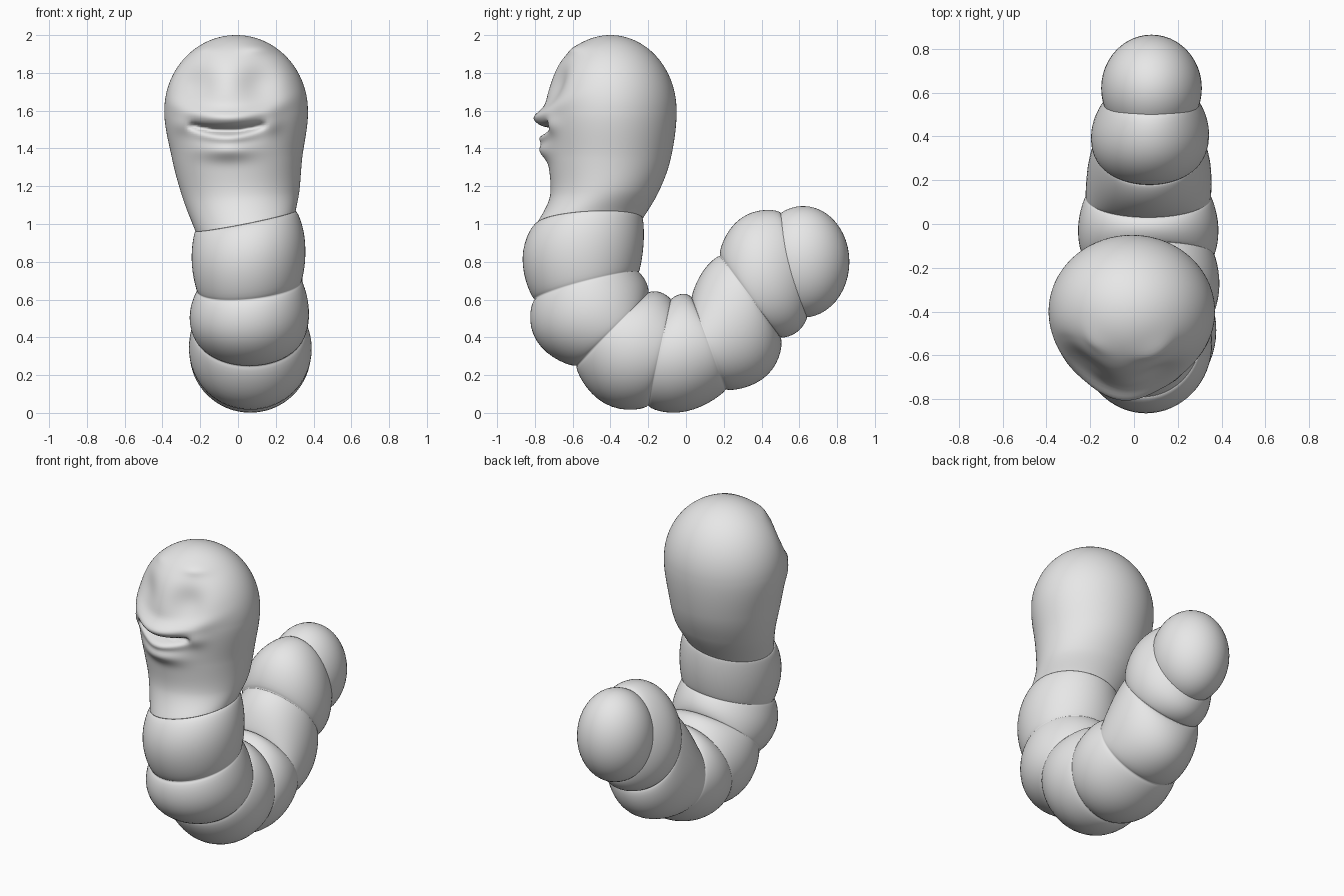
import bpy, bmesh, math
from mathutils import Vector

old = bpy.data.objects.get("Cube")
if old:
    bpy.data.objects.remove(old, do_unlink=True)

grey = bpy.data.materials.new("plain_grey")
grey.use_nodes = True
grey.diffuse_color = (0.8, 0.8, 0.8, 1)
grey.node_tree.nodes["Principled BSDF"].inputs["Base Color"].default_value = (0.8, 0.8, 0.8, 1)

# Cross-sections: belly-side y, z; back-side y, z; centre x; half width; roll
COLLAR = Vector((-.79, 1.0, -.23, 1.03, .04, .265, .2))
# Alternating creases and bulges from the collar to the tail
BODY = [COLLAR] + [Vector(s) for s in (
    (-.865, .82, -.225, .89, .055, .30, .16),
    (-.80, .60, -.25, .745, .06, .275, .1),
    (-.79, .38, -.21, .69, .06, .315, .04),
    (-.58, .25, -.2, .635, .06, .295, 0),
    (-.43, .05, -.14, .64, .065, .325, 0),
    (-.2, .04, -.08, .6, .065, .30, 0),
    (0, .008, -.02, .63, .065, .32, 0),
    (.21, .125, .03, .61, .065, .285, 0),
    (.43, .2, .09, .75, .07, .28, 0),
    (.5, .4, .18, .83, .07, .25, 0),
    (.59, .43, .29, 1.03, .075, .265, 0),
    (.64, .51, .5, 1.06, .08, .2, 0))]
NECK = [COLLAR, COLLAR] + [Vector(s) for s in (
    (-.72, 1.15, -.145, 1.17, .015, .31, .05),
    (-.73, 1.35, -.08, 1.35, -.005, .345, 0),
    (-.75, 1.6, -.05, 1.6, -.01, .38, 0),
    (-.72, 1.82, -.09, 1.82, -.01, .33, 0))]


def finish(name, bm):
    bmesh.ops.recalc_face_normals(bm, faces=bm.faces[:])
    for f in bm.faces:
        f.smooth = True
    mesh = bpy.data.meshes.new(name)
    bm.to_mesh(mesh)
    bm.free()
    mesh.materials.append(grey)
    obj = bpy.data.objects.new(name, mesh)
    bpy.context.collection.objects.link(obj)
    return obj


def loft(sections, sides):
    """Skin a run of elliptical cross-sections and close both ends."""
    bm = bmesh.new()
    rings = []
    for oy, oz, iy, iz, cx, rx, roll in sections:
        ring = []
        for k in range(sides):
            a = math.tau * k / sides
            c, s = math.cos(a), math.sin(a) * rx
            ring.append(bm.verts.new((cx + s,
                                      (oy + iy) / 2 + (oy - iy) / 2 * c,
                                      (oz + iz) / 2 + (oz - iz) / 2 * c + roll * s)))
        rings.append(ring)
    for r, q in zip(rings, rings[1:]):
        for k in range(sides):
            n = (k + 1) % sides
            bm.faces.new((r[k], r[n], q[n], q[k]))
    bm.faces.new(rings[0])
    bm.faces.new(rings[-1])
    return bm


def catmull(p, q, r, s, t):
    return (q * 2 + (r - p) * t + (p * 2 - q * 5 + r * 4 - s) * t ** 2
            + (q * 3 - p - r * 3 + s) * t ** 3) / 2


# Segmented body: each bulge swells between two creases
sections = []
STEPS = 16
for i in range(0, len(BODY) - 2, 2):
    a, m, b = BODY[i:i + 3]
    for k in range(STEPS):
        t = (1 - math.cos(math.pi * k / STEPS)) / 2
        sections.append(a.lerp(b, t) + (m - (a + b) / 2) * math.sin(math.pi * t) ** 0.7)
sections.append(BODY[-1])
finish("segmented_body", loft(sections, 64))

# Rounded tail end
bm = bmesh.new()
bmesh.ops.create_uvsphere(bm, u_segments=48, v_segments=24, radius=1)
bmesh.ops.scale(bm, vec=(.23, .245, .295), verts=bm.verts)
bmesh.ops.translate(bm, vec=(.08, .62, .8), verts=bm.verts)
finish("tail_end", bm)

# Head: tapering neck, then a dome
sections = []
for i in range(len(NECK) - 3):
    sections += [catmull(*NECK[i:i + 4], k / 24) for k in range(24)]
for k in range(36):
    a = math.pi / 2 * k / 36
    c, z = math.cos(a), 1.6 + 0.4 * math.sin(a)
    sections.append(Vector((-.4 - .35 * c, z, -.4 + .35 * c, z, -.01, .38 * c, 0)))
bm = loft(sections, 112)


def bump(x, z, cx, cz, wx, wz):
    return math.exp(-((x - cx) / wx) ** 2 - ((z - cz) / wz) ** 2)


# Face relief pushed in and out along the front of the head
MID = -.06
for v in bm.verts:
    x, y, z = v.co
    if y > -.42:
        continue
    front = min(1, (-.42 - y) / .12)
    smile = z - .8 * (x - MID) ** 2
    out = .06 * bump(x, smile, MID, 1.56, .22, .045)      # muzzle
    out += .03 * bump(x, smile, MID, 1.455, .13, .025)    # lower lip
    out += .045 * bump(x, z, MID, 1.39, .14, .05)         # chin
    if abs(x - MID) < .2:                                 # mouth
        open_amount = math.sqrt(1 - ((x - MID) / .2) ** 2)
        out -= .075 * open_amount * math.exp(-((smile - 1.495) / .016) ** 2)
    for side in (-1, 1):
        out -= .05 * bump(x, z, MID + side * .17, 1.74, .11, .11)   # eye socket
        out += .025 * bump(x, z, MID + side * .17, 1.93, .09, .03)  # brow
        out += .02 * bump(x, z, MID + side * .24, 1.53, .05, .05)   # cheek
    v.co.y -= out * front
finish("head", bm)
